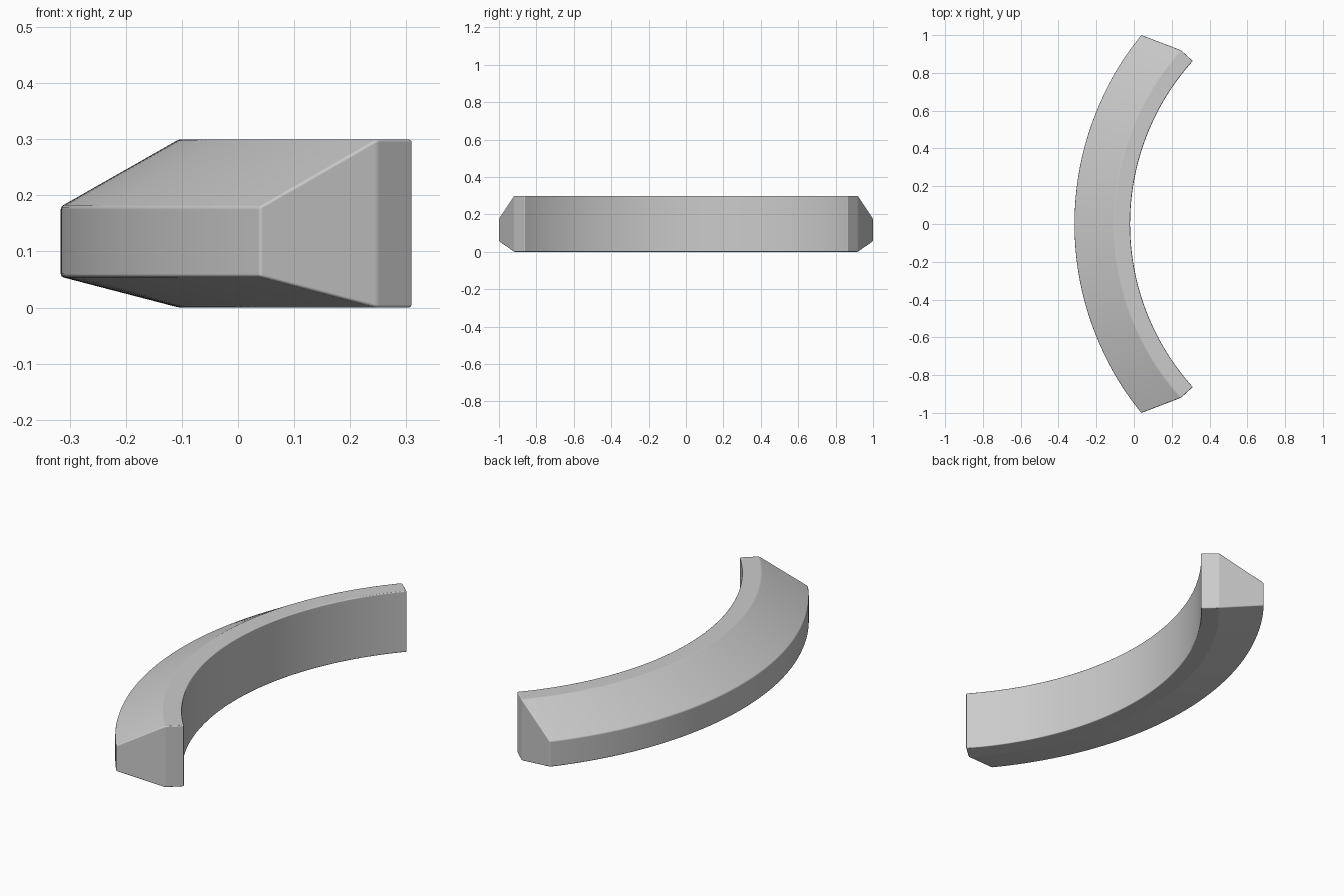
import bpy
import bmesh
import math

default = bpy.data.objects.get("Cube")
if default:
    bpy.data.objects.remove(default, do_unlink=True)

# Plain grey for the whole rail
grey = bpy.data.materials.new("light grey")
grey.use_nodes = True
colour = (0.6, 0.6, 0.6, 1)
grey.diffuse_color = colour
grey.node_tree.nodes["Principled BSDF"].inputs["Base Color"].default_value = colour

# Cross-section: radius, height, half angle of the arc at that edge
CENTRE_X = 1.27
SEGMENTS = 64
section = [
    (1.29, 0.0, 42.0),
    (1.375, 0.0, 42.0),
    (1.586, 0.055, 39.1),
    (1.586, 0.18, 39.1),
    (1.375, 0.3, 42.0),
    (1.29, 0.3, 42.0),
]

# Sweep the section round the arc
bm = bmesh.new()
rings = []
for i in range(SEGMENTS + 1):
    t = 2 * i / SEGMENTS - 1
    ring = []
    for radius, z, half in section:
        a = math.radians(half) * t
        ring.append(bm.verts.new((CENTRE_X - radius * math.cos(a), radius * math.sin(a), z)))
    rings.append(ring)
n = len(section)
for a, b in zip(rings, rings[1:]):
    for j in range(n):
        k = (j + 1) % n
        bm.faces.new((a[j], a[k], b[k], b[j]))

# Each end has a radial facet and a slanted facet
for ring in (rings[0], rings[-1]):
    bm.faces.new((ring[0], ring[1], ring[4], ring[5]))
    bm.faces.new((ring[1], ring[2], ring[3], ring[4]))
bmesh.ops.recalc_face_normals(bm, faces=bm.faces[:])
for face in bm.faces:
    face.smooth = True

mesh = bpy.data.meshes.new("curved_rail")
bm.to_mesh(mesh)
bm.free()
mesh.materials.append(grey)
rail = bpy.data.objects.new("curved_rail", mesh)
bpy.context.collection.objects.link(rail)

# Fine softened edges
bevel = rail.modifiers.new("edge_softening", "BEVEL")
bevel.width = 0.005
bevel.segments = 2
bevel.limit_method = "ANGLE"
bevel.angle_limit = math.radians(10)
bevel.harden_normals = True
